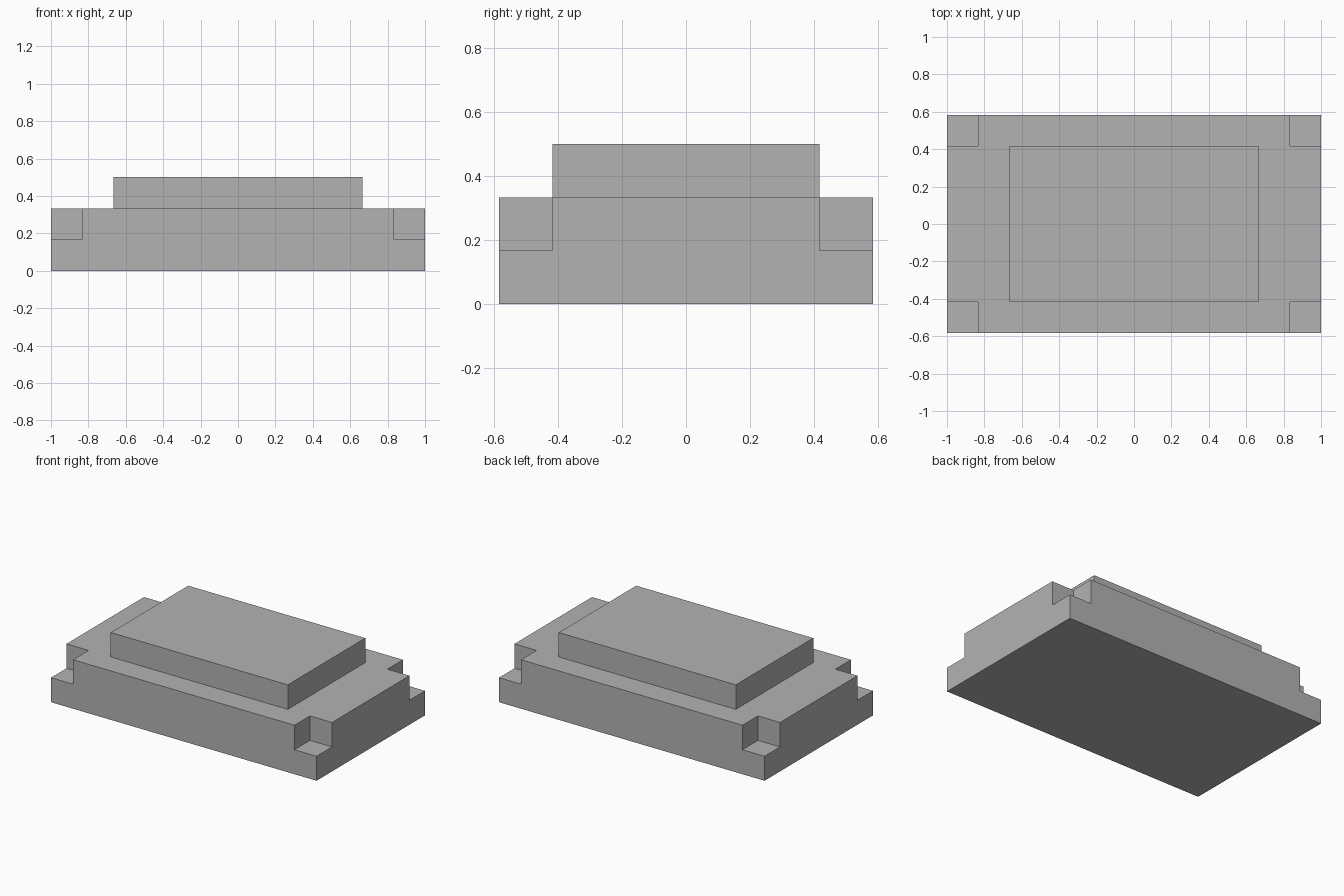
import bpy

default = bpy.data.objects.get("Cube")
if default:
    bpy.data.objects.remove(default, do_unlink=True)

U = 1 / 6                              # module: the model is 12 x 7 x 3 units
LENGTH, DEPTH = 12 * U, 7 * U

grey = bpy.data.materials.new("plain grey")
grey.use_nodes = True
colour = (0.45, 0.45, 0.45, 1)
grey.diffuse_color = colour
grey.node_tree.nodes["Principled BSDF"].inputs["Base Color"].default_value = colour


def box(name, size, centre):
    """Flat-shaded box with its scale applied."""
    bpy.ops.mesh.primitive_cube_add(size=1, location=centre)
    ob = bpy.context.object
    ob.name = ob.data.name = name
    ob.scale = size
    bpy.ops.object.transform_apply(location=True, rotation=False, scale=True)
    ob.data.materials.append(grey)
    return ob


def combine(target, tool, operation):
    """Apply a boolean and remove the tool object."""
    mod = target.modifiers.new(operation.lower(), "BOOLEAN")
    mod.operation, mod.object, mod.solver = operation, tool, "EXACT"
    bpy.context.view_layer.objects.active = target
    bpy.ops.object.modifier_apply(modifier=mod.name)
    bpy.data.objects.remove(tool, do_unlink=True)


# Base block
base = box("stepped_block", (LENGTH, DEPTH, 2 * U), (0, 0, U))

# Corner notches: one unit deep, cutters centred on the upper corners
for sx in (-1, 1):
    for sy in (-1, 1):
        notch = box("corner_notch", (2 * U, 2 * U, 2 * U),
                    (sx * LENGTH / 2, sy * DEPTH / 2, 2 * U))
        combine(base, notch, "DIFFERENCE")

# Raised platform, sunk halfway into the base before joining
platform = box("raised_platform", (8 * U, 5 * U, 2 * U), (0, 0, 2 * U))
combine(base, platform, "UNION")
